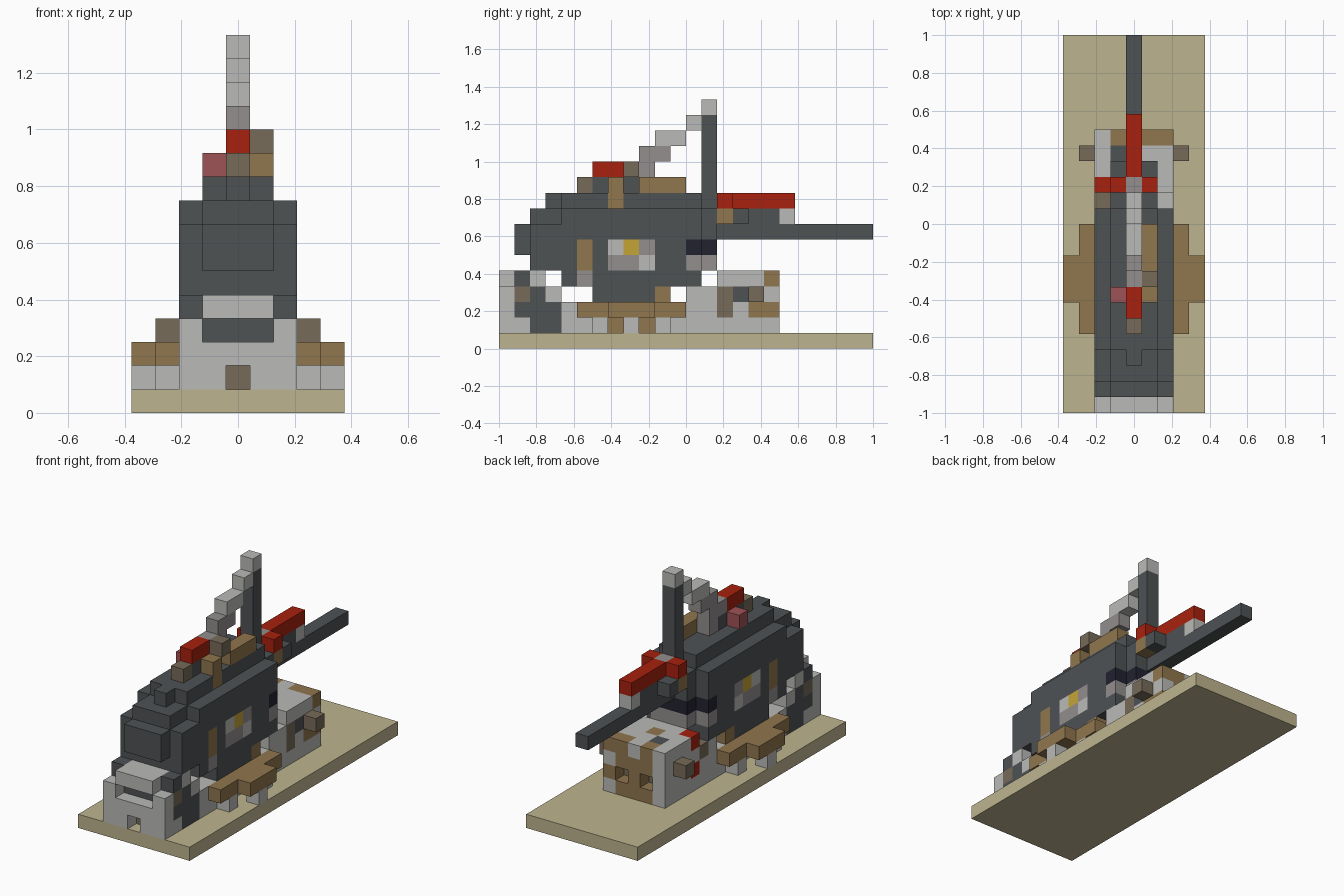
import bpy
import bmesh
from mathutils import Vector

default_cube = bpy.data.objects.get("Cube")
if default_cube:
    bpy.data.objects.remove(default_cube, do_unlink=True)

UNIT = 1 / 12  # edge of one block

PALETTE = {
    "charcoal": (78, 82, 84),
    "pale grey": (186, 186, 184),
    "mid grey": (146, 142, 141),
    "dull brown": (119, 107, 89),
    "brown": (144, 118, 78),
    "sand": (190, 180, 143),
    "red": (168, 33, 15),
    "faded red": (157, 82, 86),
    "yellow": (196, 164, 54),
    "navy": (34, 34, 48),
}


def linear(channel):
    c = channel / 255
    return c / 12.92 if c < 0.04 else ((c + 0.055) / 1.055) ** 2.4


def make_material(name, rgb):
    mat = bpy.data.materials.new(name)
    mat.use_nodes = True
    colour = (*[linear(c) for c in rgb], 1)
    mat.diffuse_color = colour
    mat.node_tree.nodes["Principled BSDF"].inputs["Base Color"].default_value = colour
    return mat


MATERIALS = {name: make_material(name, rgb) for name, rgb in PALETTE.items()}


def span(value):
    low, high = value if isinstance(value, tuple) else (value, value)
    return range(low, high + 1)


class Blocks:
    """A part made of grid blocks; later fills repaint earlier ones."""

    def __init__(self, name):
        self.name, self.cells = name, {}

    def fill(self, colour, x, y, z, mirror=False):
        for i in span(x):
            for j in span(y):
                for k in span(z):
                    self.cells[i, j, k] = colour
                    if mirror:
                        self.cells[-i, j, k] = colour

    def carve(self, x, y, z):
        for i in span(x):
            for j in span(y):
                for k in span(z):
                    self.cells.pop((i, j, k), None)

    def build(self):
        used = sorted(set(self.cells.values()))
        bm = bmesh.new()
        for cell, colour in self.cells.items():
            centre = Vector(cell) + Vector((0, -11.5, 0.5))
            for axis in range(3):
                for side in (-1, 1):
                    neighbour = list(cell)
                    neighbour[axis] += side
                    if tuple(neighbour) in self.cells:
                        continue
                    out, u, v = Vector(), Vector(), Vector()
                    out[axis] = side / 2
                    u[(axis + 1) % 3] = 0.5
                    v[(axis + 2) % 3] = side / 2
                    ring = (-u - v, u - v, u + v, v - u)
                    face = bm.faces.new([bm.verts.new((centre + out + c) * UNIT) for c in ring])
                    face.material_index = used.index(colour)
        bmesh.ops.remove_doubles(bm, verts=bm.verts, dist=UNIT / 100)
        mesh = bpy.data.meshes.new(self.name)
        bm.to_mesh(mesh)
        bm.free()
        for colour in used:
            mesh.materials.append(MATERIALS[colour])
        bpy.context.collection.objects.link(bpy.data.objects.new(self.name, mesh))


# Ground slab
base = Blocks("base")
base.fill("sand", x=(-4, 4), y=(0, 23), z=0)
base.build()

# Front carriage with a slotted face
front = Blocks("front_carriage")
front.fill("pale grey", x=(-2, 2), y=(0, 3), z=(1, 3))
front.fill("pale grey", x=(-1, 1), y=(0, 2), z=4)
front.fill("charcoal", x=2, y=(2, 3), z=(1, 2), mirror=True)
front.fill("charcoal", x=2, y=1, z=2, mirror=True)
front.fill("charcoal", x=2, y=2, z=3, mirror=True)
front.fill("dull brown", x=2, y=1, z=3, mirror=True)
front.fill("charcoal", x=2, y=1, z=4, mirror=True)
front.fill("pale grey", x=2, y=2, z=4, mirror=True)
front.fill("charcoal", x=(-1, 1), y=1, z=3)
front.fill("dull brown", x=0, y=1, z=1)
front.carve(x=(-1, 1), y=0, z=3)
front.carve(x=0, y=0, z=1)
front.build()

# Low chassis joining the carriages
chassis = Blocks("chassis")
chassis.fill("pale grey", x=(-2, 2), y=(4, 11), z=(1, 2))
for row in (7, 9):
    chassis.fill("brown", x=2, y=row, z=1, mirror=True)
chassis.build()

# Side decks on short posts
decks = Blocks("side_decks")
decks.fill("brown", x=3, y=(5, 11), z=2, mirror=True)
decks.fill("brown", x=4, y=(7, 9), z=2, mirror=True)
for row in (6, 10):
    decks.fill("pale grey", x=3, y=row, z=1, mirror=True)
decks.fill("pale grey", x=4, y=8, z=1, mirror=True)
decks.build()

# Rear carriage with brown tail
rear = Blocks("rear_carriage")
rear.fill("pale grey", x=(-2, 2), y=(12, 17), z=(1, 3))
rear.fill("pale grey", x=(-2, 2), y=(14, 17), z=4)
rear.fill("brown", x=(-1, 1), y=17, z=(1, 4))
rear.fill("pale grey", x=0, y=17, z=4)
rear.fill("brown", x=2, y=17, z=4)
rear.fill("brown", x=2, y=(16, 17), z=2)
rear.fill("dull brown", x=2, y=14, z=(2, 3))
rear.fill("dull brown", x=-2, y=13, z=3)
rear.fill("charcoal", x=2, y=15, z=3)
rear.fill("charcoal", x=-1, y=16, z=4)
rear.fill("red", x=-2, y=14, z=4)
rear.fill("red", x=-2, y=14, z=2)
rear.fill("brown", x=0, y=15, z=4)
rear.fill("dull brown", x=3, y=16, z=3, mirror=True)
for column in (-1, 1):
    rear.carve(x=column, y=17, z=2)
    rear.fill("dull brown", x=column, y=16, z=2)
rear.build()

# Main body, stepped at nose and roof
body = Blocks("body")
body.fill("charcoal", x=(-2, 2), y=(6, 9), z=3)
body.fill("brown", x=2, y=10, z=3, mirror=True)
body.fill("charcoal", x=(-1, 1), y=10, z=3)
body.fill("charcoal", x=(-2, 2), y=(4, 12), z=(4, 8))
body.fill("charcoal", x=(-2, 2), y=(2, 3), z=(5, 7))
body.fill("charcoal", x=(-1, 1), y=1, z=(6, 7))
body.fill("charcoal", x=(-1, 1), y=(2, 3), z=8)
body.fill("charcoal", x=(-1, 1), y=13, z=(5, 8))
body.fill("charcoal", x=(-1, 1), y=(4, 12), z=9)
body.fill("charcoal", x=0, y=3, z=9)
body.fill("charcoal", x=0, y=(6, 8), z=10)
body.fill("charcoal", x=1, y=15, z=8, mirror=True)
body.fill("brown", x=1, y=14, z=8, mirror=True)
# Side hatch and window
body.fill("brown", x=2, y=5, z=(5, 6), mirror=True)
body.fill("mid grey", x=2, y=5, z=4, mirror=True)
body.fill("mid grey", x=2, y=(7, 8), z=5, mirror=True)
body.fill("pale grey", x=2, y=9, z=5, mirror=True)
body.fill("pale grey", x=2, y=7, z=6, mirror=True)
body.fill("yellow", x=2, y=8, z=6, mirror=True)
body.fill("mid grey", x=2, y=9, z=6, mirror=True)
# Tail bands
for colour, level in (("navy", 6), ("mid grey", 5)):
    body.fill(colour, x=2, y=12, z=level, mirror=True)
    body.fill(colour, x=(-1, 1), y=13, z=level)
body.build()

# Roof clutter
roof = Blocks("roof_details")
roof.fill("dull brown", x=0, y=5, z=10)
roof.fill("red", x=0, y=(6, 7), z=11)
roof.fill("faded red", x=-1, y=7, z=10)
roof.fill("brown", x=1, y=7, z=10)
roof.fill("dull brown", x=1, y=8, z=11)
roof.fill("brown", x=1, y=(9, 11), z=10)
roof.build()
hatch = Blocks("roof_side_panel")
hatch.cells = {}
body_panel_side = bpy.data.objects["body"].data
panel_slot = body_panel_side.materials.find("brown")
for face in body_panel_side.polygons:
    spot = face.center / UNIT
    if face.normal.x > 0.9 and 9 < spot.z < 10 and -5 < spot.y < -4:
        face.material_index = panel_slot

# Long tail boom with red fin
boom = Blocks("tail_boom")
boom.fill("charcoal", x=0, y=(14, 23), z=7)
boom.fill("charcoal", x=0, y=(14, 17), z=8)
boom.fill("pale grey", x=0, y=18, z=8)
boom.build()
fin = Blocks("tail_fin")
fin.fill("red", x=0, y=(15, 18), z=9)
fin.fill("red", x=1, y=14, z=9, mirror=True)
fin.fill("mid grey", x=0, y=14, z=9)
fin.build()

# Mast and the stepped chain down to the roof
mast = Blocks("mast")
mast.fill("charcoal", x=0, y=13, z=(9, 14))
mast.fill("pale grey", x=0, y=13, z=15)
mast.build()
chain = Blocks("chain")
chain.fill("pale grey", x=0, y=12, z=14)
chain.fill("pale grey", x=0, y=(10, 11), z=13)
chain.fill("mid grey", x=0, y=(9, 10), z=12)
chain.fill("mid grey", x=0, y=(8, 9), z=11)
chain.fill("mid grey", x=0, y=9, z=10)
chain.build()
